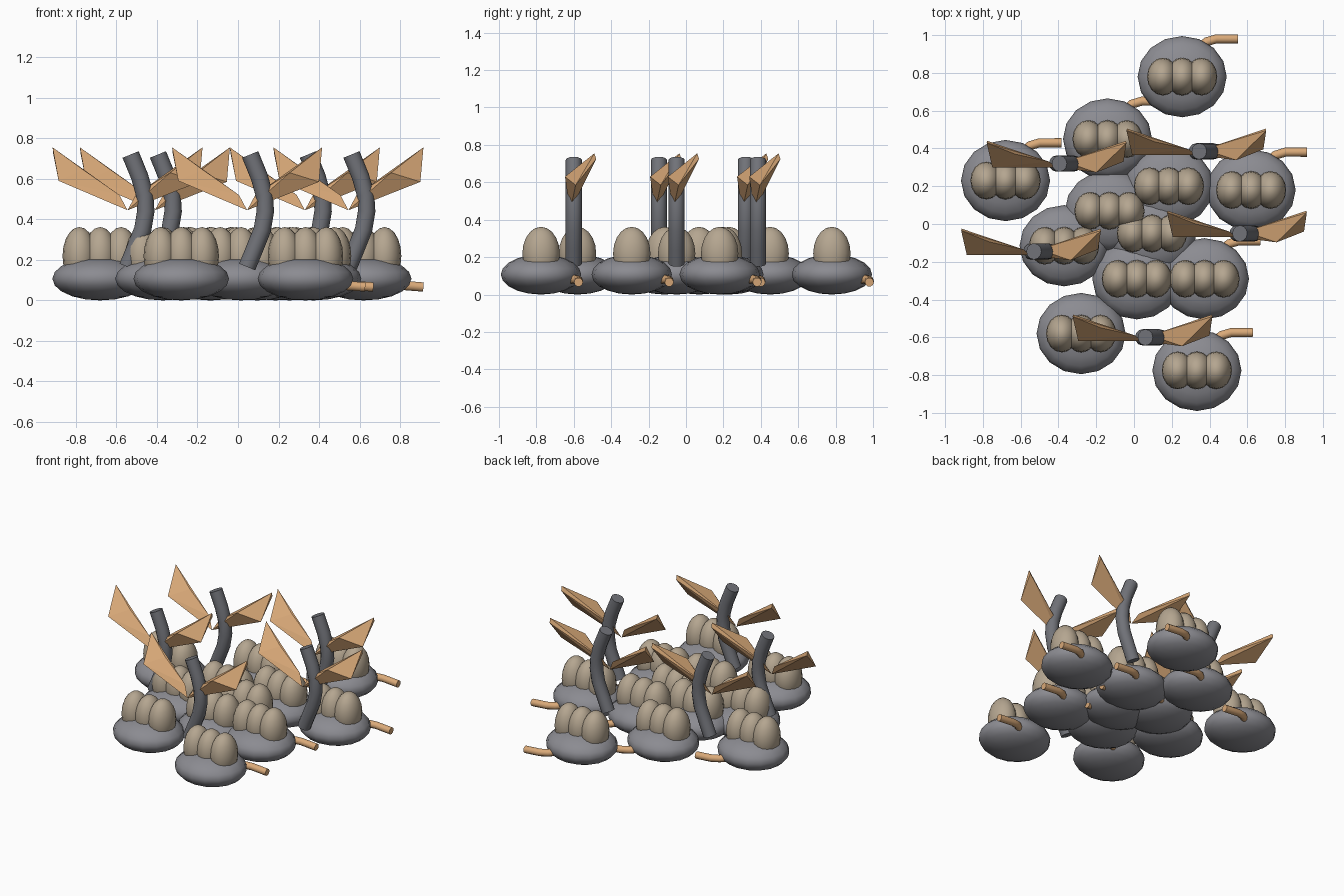
import bpy, bmesh, math
from mathutils import Matrix, Vector

cube = bpy.data.objects.get("Cube")
if cube:
    bpy.data.objects.remove(cube, do_unlink=True)


def material(name, rgb):
    m = bpy.data.materials.new(name)
    m.use_nodes = True
    m.diffuse_color = (*rgb, 1)
    m.node_tree.nodes["Principled BSDF"].inputs["Base Color"].default_value = (*rgb, 1)
    return m


stone = material("stone grey", (0.26, 0.26, 0.285))
slate = material("slate grey", (0.165, 0.17, 0.19))
cream = material("dull cream", (0.46, 0.38, 0.28))
tan = material("warm tan", (0.70, 0.40, 0.19))


def finish(bm, name, mat, smooth):
    mesh = bpy.data.meshes.new(name)
    bm.to_mesh(mesh)
    bm.free()
    for p in mesh.polygons:
        p.use_smooth = smooth
    mesh.materials.append(mat)
    return mesh


def ellipsoid(name, radii, mat, segments, rings):
    bm = bmesh.new()
    bmesh.ops.create_uvsphere(bm, u_segments=segments, v_segments=rings, radius=1,
                              matrix=Matrix.Diagonal((*radii, 1)))
    return finish(bm, name, mat, True)


def hull(name, points, mat):
    bm = bmesh.new()
    for p in points:
        bm.verts.new(p)
    bmesh.ops.convex_hull(bm, input=bm.verts[:])
    bmesh.ops.recalc_face_normals(bm, faces=bm.faces[:])
    return finish(bm, name, mat, False)


def tube(name, path, normal, radius, mat, sides=12):
    """Sweep a capped ring along a flat path whose plane has the given normal."""
    bm = bmesh.new()
    pts = [Vector(p) for p in path]
    normal = Vector(normal)
    rings = []
    for i, p in enumerate(pts):
        along = (pts[min(i + 1, len(pts) - 1)] - pts[max(i - 1, 0)]).normalized()
        across = along.cross(normal).normalized()
        other = along.cross(across)
        angles = [math.tau * k / sides for k in range(sides)]
        rings.append([bm.verts.new(p + radius * (across * math.cos(a) + other * math.sin(a)))
                      for a in angles])
    for a, b in zip(rings, rings[1:]):
        for k in range(sides):
            j = (k + 1) % sides
            bm.faces.new((a[k], a[j], b[j], b[k]))
    caps = [bm.faces.new(rings[0][::-1]), bm.faces.new(rings[-1])]
    bmesh.ops.recalc_face_normals(bm, faces=bm.faces[:])
    for edge in {e for c in caps for e in c.edges}:
        edge.smooth = False
    return finish(bm, name, mat, True)


def place(name, mesh, location):
    obj = bpy.data.objects.new(name, mesh)
    obj.location = location
    bpy.context.collection.objects.link(obj)
    return obj


# Shared part shapes
pod_mesh = ellipsoid("pod", (0.236, 0.215, 0.107), stone, 16, 10)
bean_mesh = ellipsoid("bean", (0.083, 0.1, 0.143), cream, 16, 10)
tail_mesh = tube("tail", [(0.05, 0.09, 0.085), (0.09, 0.15, 0.083), (0.13, 0.185, 0.08),
                          (0.18, 0.2, 0.075), (0.295, 0.2, 0.066)], (0, 0, 1), 0.024, tan, 10)
stalk_mesh = tube("stalk", [(0, 0, 0.165), (0.035, 0, 0.25), (0.075, 0, 0.35), (0.09, 0, 0.44),
                            (0.085, 0, 0.52), (0.06, 0, 0.61), (0.015, 0, 0.72)],
                  (0, 1, 0), 0.043, slate)
left_wing_mesh = hull("left_wing", [(0, -0.02, 0.445), (0.04, 0.01, 0.52), (0.37, 0.11, 0.755),
                                    (0.367, 0.12, 0.725), (0.355, 0.01, 0.585),
                                    (0.21, -0.047, 0.63)], tan)
right_wing_mesh = hull("right_wing", [(0, -0.02, 0.445), (-0.04, 0.01, 0.52), (-0.37, 0.11, 0.755),
                                      (-0.367, 0.12, 0.725), (-0.34, -0.02, 0.59),
                                      (-0.22, 0.05, 0.645)], tan)

# Pods, each with a row of three beans and a hooked tail
pods = [(0.255, 0.78), (-0.14, 0.45), (-0.68, 0.23), (0.62, 0.18), (0.185, 0.2), (-0.13, 0.07),
        (0.095, -0.05), (-0.37, -0.115), (0.015, -0.29), (0.373, -0.29), (-0.28, -0.58),
        (0.333, -0.775)]
for n, (x, y) in enumerate(pods, 1):
    place(f"pod_{n}", pod_mesh, (x, y, 0.107))
    place(f"tail_{n}", tail_mesh, (x, y, 0))
    for k in (-1, 0, 1):
        place(f"bean_{n}_{k + 2}", bean_mesh, (x + 0.103 * k, y, 0.219))

# Winged stalks
stalks = [(-0.545, -0.145), (-0.41, 0.32), (0.33, 0.385), (0.545, -0.05), (0.045, -0.6)]
for n, (x, y) in enumerate(stalks, 1):
    place(f"stalk_{n}", stalk_mesh, (x, y, 0))
    place(f"left_wing_{n}", left_wing_mesh, (x, y, 0))
    place(f"right_wing_{n}", right_wing_mesh, (x, y, 0))
